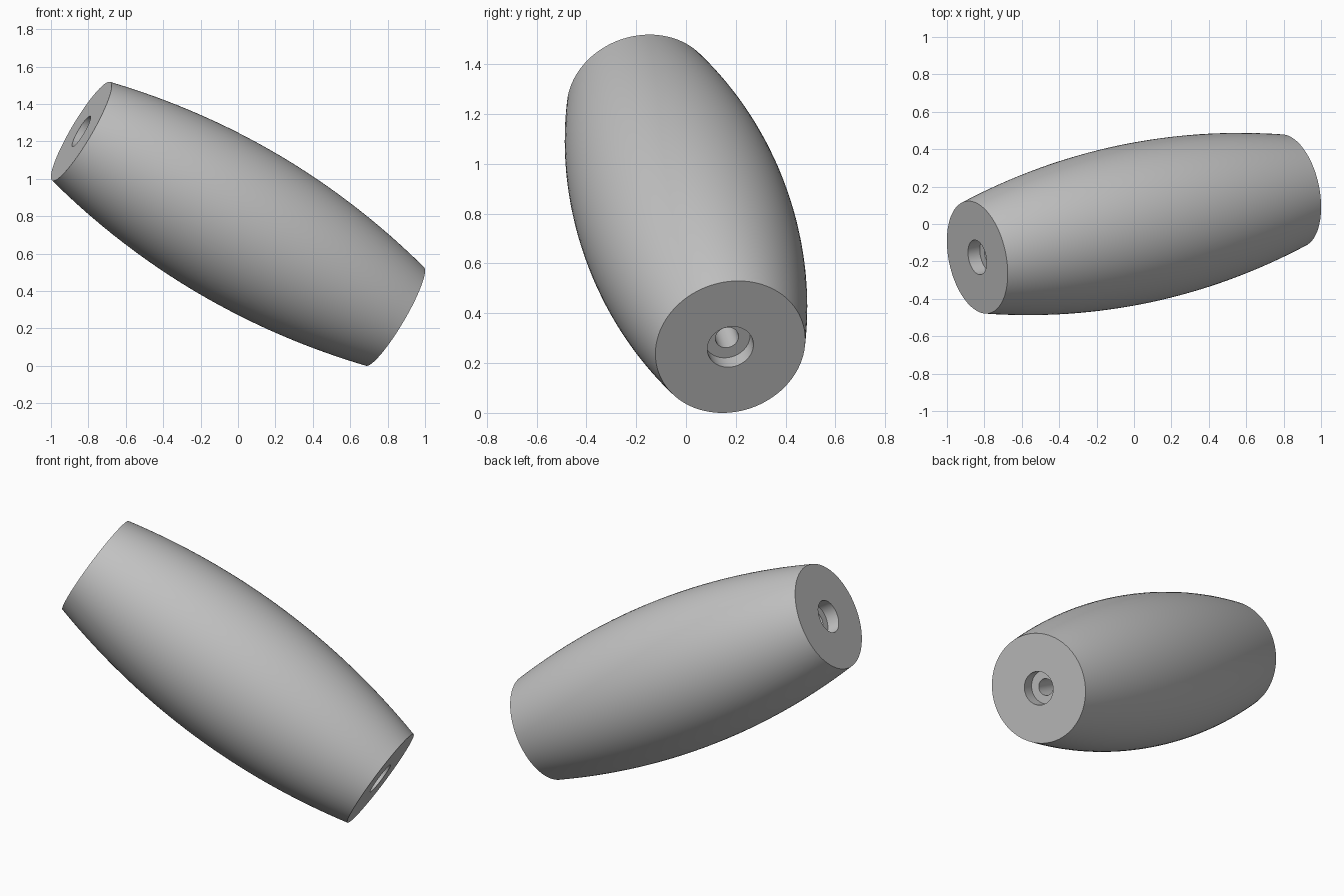
import bpy, bmesh, math
from mathutils import Vector, Matrix

cube = bpy.data.objects.get("Cube")
if cube:
    bpy.data.objects.remove(cube, do_unlink=True)

# Dimensions
HALF = 0.989                      # half of the length
END_R, MID_R = 0.306, 0.428       # barrel radius at the ends and middle
RECESS_R, RECESS_DEPTH = 0.094, 0.075
BORE_R = 0.047
STEPS, SIDES = 32, 96

# Plain grey material
grey = bpy.data.materials.new("plain grey")
grey.use_nodes = True
colour = (0.54, 0.54, 0.54, 1)
grey.diffuse_color = colour
grey.node_tree.nodes["Principled BSDF"].inputs["Base Color"].default_value = colour

# Closed profile: bulging outside, then recess, bore and recess inside
profile = []
for i in range(STEPS + 1):
    t = 2 * i / STEPS - 1
    profile.append((MID_R - (MID_R - END_R) * t * t, HALF * t))
floor = HALF - RECESS_DEPTH
profile += [(RECESS_R, HALF), (RECESS_R, floor), (BORE_R, floor),
            (BORE_R, -floor), (RECESS_R, -floor), (RECESS_R, -HALF)]

# Barrel grip, turned around its own axis
bm = bmesh.new()
verts = [bm.verts.new((r, 0, z)) for r, z in profile]
edges = [bm.edges.new((v, verts[(i + 1) % len(verts)])) for i, v in enumerate(verts)]
bmesh.ops.spin(bm, geom=verts + edges, cent=(0, 0, 0), axis=(0, 0, 1),
               angle=math.tau, steps=SIDES, use_merge=True)
bmesh.ops.remove_doubles(bm, verts=bm.verts, dist=1e-5)
bmesh.ops.recalc_face_normals(bm, faces=bm.faces)

# Tilt the axis down to the left and back, and rest it on the ground
pitch, yaw = math.radians(30), math.radians(12)
axis = Vector((math.cos(pitch) * math.cos(yaw),
               math.cos(pitch) * math.sin(yaw), -math.sin(pitch)))
bm.transform(axis.to_track_quat('Z', 'Y').to_matrix().to_4x4())
lowest = min(v.co.z for v in bm.verts)
bm.transform(Matrix.Translation((0, 0, -lowest)))

mesh = bpy.data.meshes.new("barrel_grip")
bm.to_mesh(mesh)
bm.free()
mesh.materials.append(grey)
grip = bpy.data.objects.new("barrel_grip", mesh)
bpy.context.collection.objects.link(grip)

# Smooth sides with crisp rims
bpy.ops.object.select_all(action='DESELECT')
grip.select_set(True)
bpy.context.view_layer.objects.active = grip
bpy.ops.object.shade_smooth_by_angle(angle=math.radians(30))
